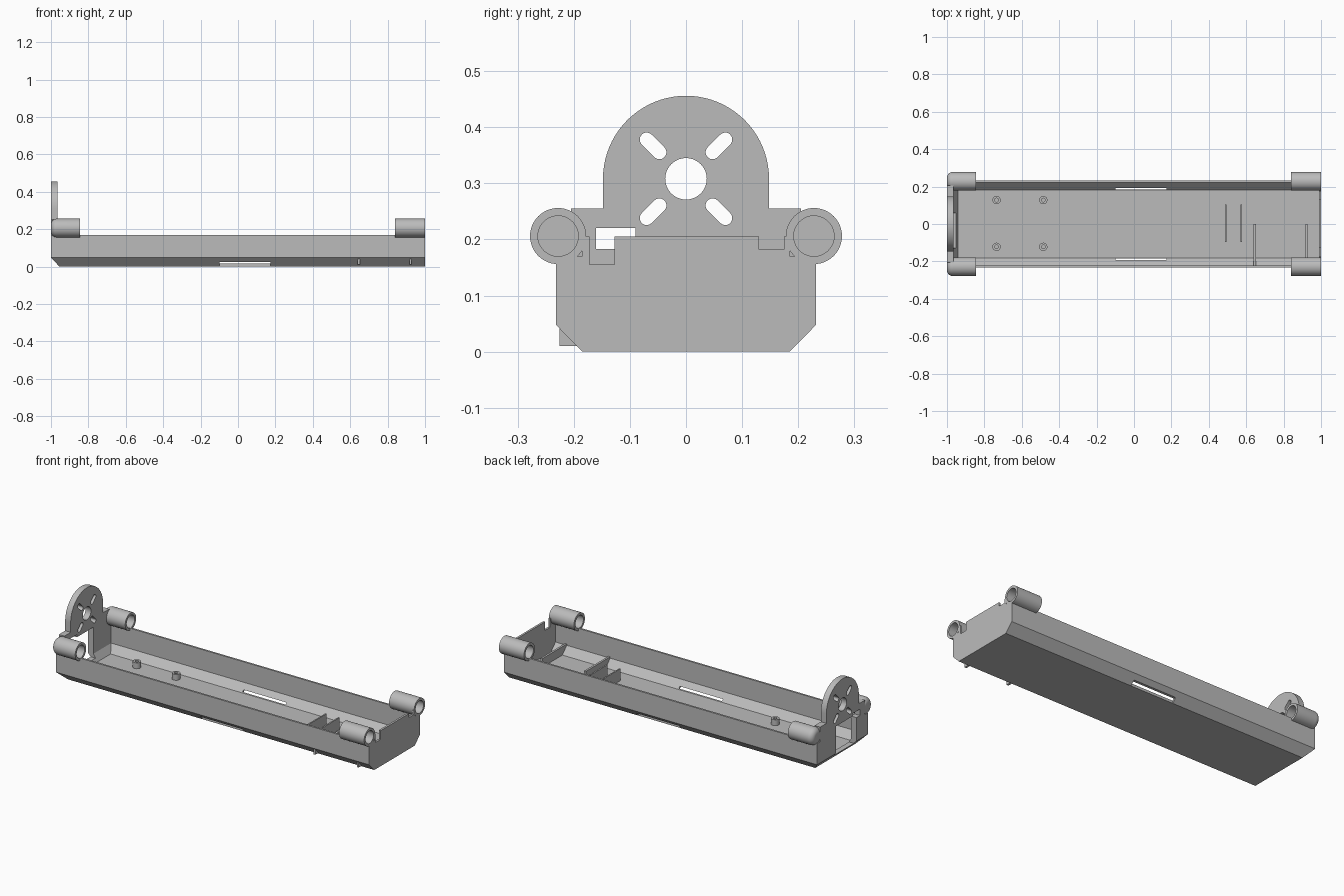
import bpy, bmesh
from math import sin, cos, pi, radians

if "Cube" in bpy.data.objects:
    bpy.data.objects.remove(bpy.data.objects["Cube"])

GREY = (0.5, 0.5, 0.5, 1)
mat = bpy.data.materials.new("plain grey")
mat.use_nodes = True
mat.diffuse_color = GREY
mat.node_tree.nodes["Principled BSDF"].inputs["Base Color"].default_value = GREY


def finish(name, bm, smooth=False):
    bmesh.ops.recalc_face_normals(bm, faces=bm.faces)
    mesh = bpy.data.meshes.new(name)
    bm.to_mesh(mesh)
    bm.free()
    mesh.materials.append(mat)
    ob = bpy.data.objects.new(name, mesh)
    bpy.context.collection.objects.link(ob)
    if smooth:
        shade(ob)
    return ob


def activate(ob):
    bpy.ops.object.select_all(action='DESELECT')
    ob.select_set(True)
    bpy.context.view_layer.objects.active = ob


def shade(ob):
    activate(ob)
    bpy.ops.object.shade_smooth_by_angle(angle=radians(35))


def prism(name, outline, x0, x1):
    """Extrude a (y, z) outline along x."""
    bm = bmesh.new()
    ends = [[bm.verts.new((x, y, z)) for y, z in outline] for x in (x0, x1)]
    for ring in ends:
        bm.faces.new(ring)
    n = len(outline)
    for i in range(n):
        j = (i + 1) % n
        bm.faces.new((ends[0][i], ends[0][j], ends[1][j], ends[1][i]))
    return finish(name, bm)


def box(name, x0, x1, y0, y1, z0, z1):
    return prism(name, [(y0, z0), (y1, z0), (y1, z1), (y0, z1)], x0, x1)


def arc(cy, cz, r, a0, a1, n):
    return [(cy + r * cos(a0 + (a1 - a0) * i / n), cz + r * sin(a0 + (a1 - a0) * i / n))
            for i in range(n + 1)]


def lathe(name, profile, origin, axis, n=48):
    """Spin a closed (radius, along) profile about the x or z axis."""
    bm = bmesh.new()
    rings = []
    for k in range(n):
        c, s = cos(2 * pi * k / n), sin(2 * pi * k / n)
        ring = []
        for r, t in profile:
            p = (t, r * c, r * s) if axis == 'x' else (r * c, r * s, t)
            ring.append(bm.verts.new([a + b for a, b in zip(p, origin)]))
        rings.append(ring)
    m = len(profile)
    for k in range(n):
        a, b = rings[k], rings[(k + 1) % n]
        for i in range(m):
            j = (i + 1) % m
            bm.faces.new((a[i], a[j], b[j], b[i]))
    bmesh.ops.remove_doubles(bm, verts=bm.verts, dist=1e-5)
    return finish(name, bm, True)


def cut(targets, cutter):
    for ob in targets:
        activate(ob)
        mod = ob.modifiers.new("cut", 'BOOLEAN')
        mod.operation, mod.solver, mod.object = 'DIFFERENCE', 'EXACT', cutter
        bpy.ops.object.modifier_apply(modifier=mod.name)
    bpy.data.objects.remove(cutter)


def hull(name, x0, x0_low, x1, y, y_low, z0, z_mid, z1):
    """Trough solid, chamfered along both sides and the -x end."""
    bm = bmesh.new()
    for s in (-1, 1):
        for p in ((x0_low, y_low, z0), (x1, y_low, z0), (x0, y, z_mid),
                  (x1, y, z_mid), (x0, y, z1), (x1, y, z1)):
            bm.verts.new((p[0], s * p[1], p[2]))
    bmesh.ops.convex_hull(bm, input=bm.verts)
    bmesh.ops.dissolve_limit(bm, angle_limit=0.01, verts=bm.verts, edges=bm.edges)
    return finish(name, bm)


# Open tray
tray = hull("tray", -1, -0.955, 1, 0.232, 0.185, 0, 0.048, 0.17)
cut([tray], hull("tray_cavity", -0.965, -0.94, 0.988, 0.221, 0.181, 0.011, 0.052, 0.4))

# Long slots in both lower edges
for s in (-1, 1):
    y0, y1 = sorted((s * 0.185, s * 0.3))
    cut([tray], box("edge_slot", -0.1, 0.175, y0, y1, -0.1, 0.024))

# Raised wall at the +x end, with two notches
end_wall = box("end_wall", 0.988, 1, -0.185, 0.185, 0.165, 0.205)
cut([tray, end_wall], box("deep_notch", 0.95, 1.1, -0.172, -0.127, 0.155, 0.3))
cut([end_wall], box("shallow_notch", 0.95, 1.1, 0.13, 0.175, 0.182, 0.3))

# Motor mount: shouldered wall with an arched plate
R, CZ = 0.148, 0.308
outline = ([(-0.205, 0.165), (0.205, 0.165), (0.205, 0.255), (R, 0.255)]
           + arc(0, CZ, R, 0, pi, 40) + [(-R, 0.255), (-0.205, 0.255)])
mount = prism("motor_mount", outline, -1, -0.965)
cut([mount], prism("shaft_hole", arc(0, CZ, 0.037, 0, 2 * pi, 40)[:-1], -1.1, -0.9))
for q in range(4):
    a = pi / 4 + q * pi / 2
    ends = [(d * cos(a), CZ + d * sin(a)) for d in (0.067, 0.099)]
    slot = (arc(*ends[1], 0.0125, a - pi / 2, a + pi / 2, 10)
            + arc(*ends[0], 0.0125, a + pi / 2, a + 3 * pi / 2, 10))
    cut([mount], prism("screw_slot", slot, -1.1, -0.9))

# Opening below the mount
cut([tray, mount], box("opening", -1.1, -0.93, -0.127, 0.06, 0.03, 0.205))
cut([tray, mount], box("opening_step", -1.1, -0.93, -0.16, -0.09, 0.183, 0.22))
shade(mount)

# Corner tubes: open at +x, rounded and closed at -x
RO, RI, F = 0.05, 0.036, 0.03
cap = [(RO - F + F * sin(t * pi / 16), -1 + F - F * cos(t * pi / 16)) for t in range(9)]
for s, side in ((-1, "right"), (1, "left")):
    at = (0, s * 0.228, 0.206)
    lathe("open_tube_" + side, [(RI, 0.84), (RO, 0.84), (RO, 1), (RI, 1)], at, 'x')
    lathe("capped_tube_" + side,
          [(0, -1)] + cap + [(RO, -0.845), (RI, -0.845), (RI, -0.96), (0, -0.96)], at, 'x')

# Board standoffs
for x in (-0.735, -0.485):
    for y in (-0.122, 0.128):
        lathe("standoff", [(0.01, 0.008), (0.022, 0.008), (0.022, 0.045), (0.01, 0.045)],
              (x, y, 0), 'z', 32)

# Thin ribs on the floor; the outer pair pokes through the chamfer
for x in (0.49, 0.573):
    box("holder_rib", x - 0.004, x + 0.004, -0.097, 0.103, 0.008, 0.08)
for x in (0.645, 0.922):
    box("cross_rib", x - 0.006, x + 0.006, -0.225, 0, 0.01, 0.06)
